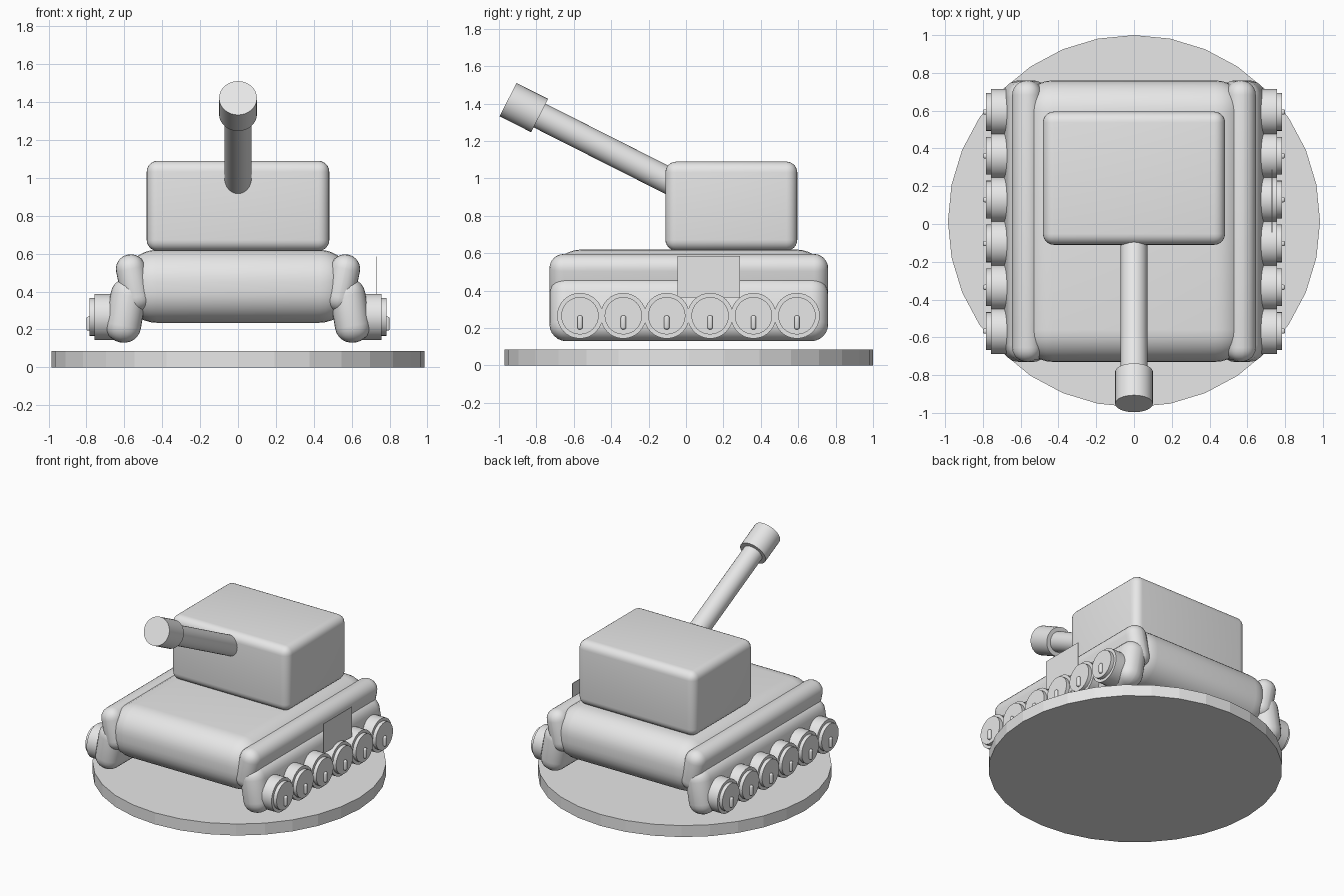
import bpy
from math import radians, sin, cos, pi
from mathutils import Vector

if "Cube" in bpy.data.objects:
    bpy.data.objects.remove(bpy.data.objects["Cube"], do_unlink=True)

grey = bpy.data.materials.new("plain_grey")
grey.use_nodes = True
grey.diffuse_color = (0.8, 0.8, 0.8, 1)
grey.node_tree.nodes["Principled BSDF"].inputs["Base Color"].default_value = (0.8, 0.8, 0.8, 1)

MID_Y = 0.015


def finish(name, smooth=True):
    ob = bpy.context.object
    ob.name = name
    ob.data.materials.append(grey)
    if smooth:
        bpy.ops.object.shade_smooth_by_angle(angle=radians(35))
    return ob


def box(name, size, loc, bevel=0, tilt=0, segments=6):
    """Box with rounded edges, tilted sideways about y."""
    bpy.ops.mesh.primitive_cube_add(size=1, location=loc, rotation=(0, tilt, 0))
    ob = bpy.context.object
    ob.scale = size
    bpy.ops.object.transform_apply(location=False, rotation=False, scale=True)
    if bevel:
        mod = ob.modifiers.new("round", 'BEVEL')
        mod.width = bevel
        mod.segments = segments
        mod.limit_method = 'NONE'
        bpy.ops.object.modifier_apply(modifier=mod.name)
    return finish(name, bool(bevel))


def rod(name, start, end, radius, sides=32, smooth=True):
    """Cylinder between two points."""
    a, b = Vector(start), Vector(end)
    d = b - a
    bpy.ops.mesh.primitive_cylinder_add(
        vertices=sides, radius=radius, depth=d.length, location=(a + b) / 2,
        rotation=d.to_track_quat('Z', 'Y').to_euler())
    return finish(name, smooth)


# Display base
rod("base_disc", (0, MID_Y, 0), (0, MID_Y, 0.085), 0.985, smooth=False)

# Hull and turret
box("hull", (1.2, 1.49, 0.385), (0, MID_Y, 0.4275), 0.17, segments=8)
box("turret", (0.964, 0.705, 0.476), (0, 0.2425, 0.852), 0.058)

# Raised gun and muzzle
pitch = radians(26.8)
aim = Vector((0, -cos(pitch), sin(pitch)))
root = Vector((0, -0.107, 0.995))
rod("gun_barrel", root - aim * 0.2, root + aim * 0.8, 0.071)
rod("gun_muzzle", root + aim * 0.757, root + aim * 0.946, 0.1)

# Fenders, tracks and wheels on both sides
for side, s in (("left", 1), ("right", -1)):
    box(side + "_fender", (0.156, 1.49, 0.305), (s * 0.551, MID_Y, 0.445),
        0.076, s * radians(12))
    box(side + "_track", (0.188, 1.49, 0.342), (s * 0.592, MID_Y, 0.30),
        0.09, s * radians(-9.5))
    for i in range(6):
        y = -0.567 + 0.232 * i
        tag = f"{side}_wheel_{i + 1}"
        for part, x0, x1, r in (("tyre", 0.64, 0.757, 0.122), ("rim", 0.75, 0.783, 0.1)):
            rod(f"{tag}_{part}", (s * x0, y, 0.266), (s * x1, y, 0.266), r)
        box(tag + "_pin", (0.04, 0.028, 0.074), (s * 0.78, y, 0.23), 0.01, segments=3)

# Thin plate on the left flank
box("side_plate", (0.004, 0.335, 0.222), (0.73, 0.122, 0.475))
